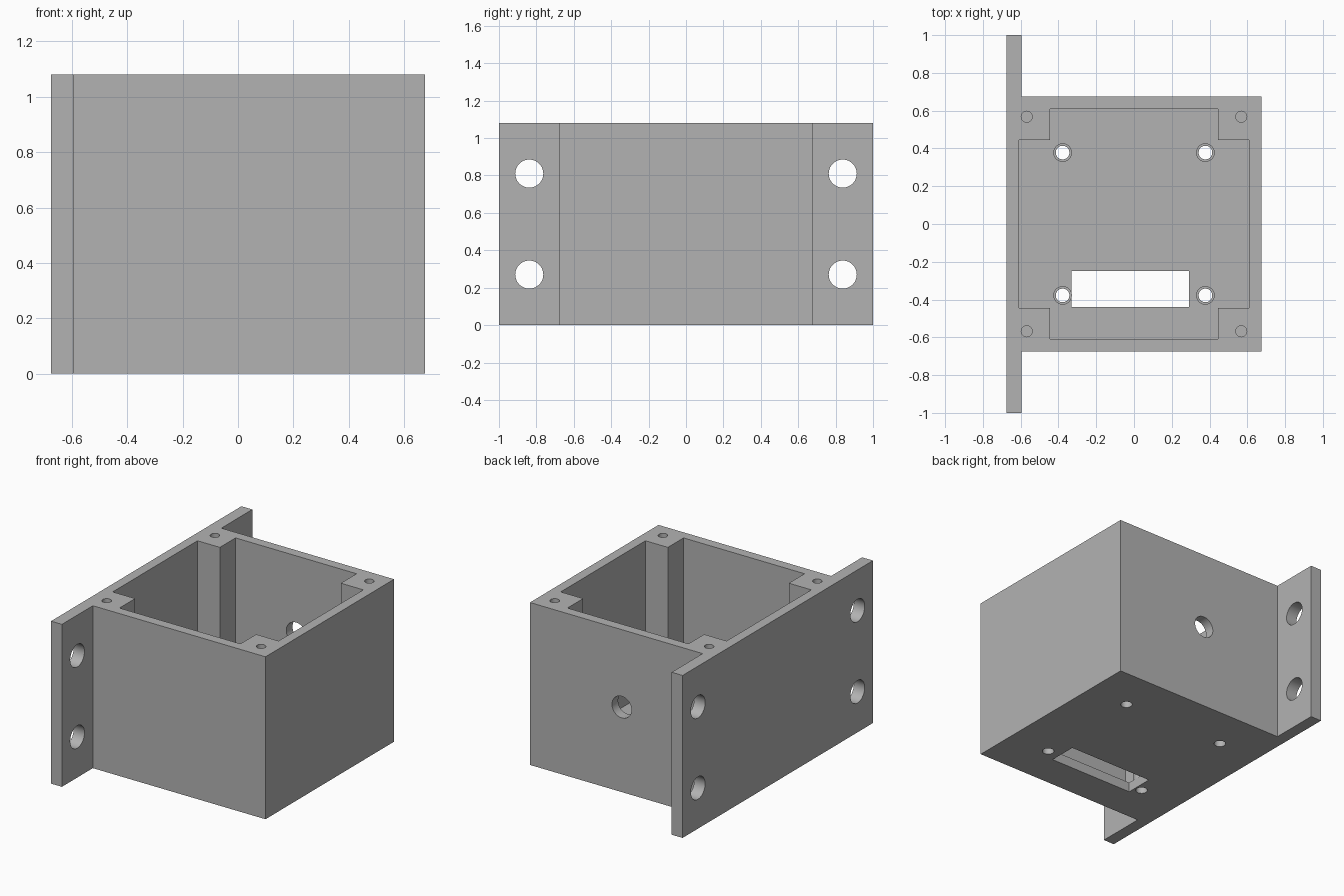
import bpy
import math
from mathutils import Matrix

cube = bpy.data.objects.get("Cube")
if cube:
    bpy.data.objects.remove(cube, do_unlink=True)
import bmesh

HALF, HEIGHT = 0.675, 1.08     # box half width and height
FLANGE_X, FLANGE_Y = -0.595, 1.0
INNER, POST = 0.61, 0.445      # cavity half width, corner post edge
FLOOR = 0.065
SIGNS = [(sx, sy) for sx in (-1, 1) for sy in (-1, 1)]

grey = bpy.data.materials.new("plain grey")
grey.use_nodes = True
colour = (0.45, 0.45, 0.45, 1)
grey.diffuse_color = colour
grey.node_tree.nodes["Principled BSDF"].inputs["Base Color"].default_value = colour


def finish(name, bm):
    bmesh.ops.recalc_face_normals(bm, faces=bm.faces)
    mesh = bpy.data.meshes.new(name)
    bm.to_mesh(mesh)
    bm.free()
    mesh.materials.append(grey)
    ob = bpy.data.objects.new(name, mesh)
    bpy.context.collection.objects.link(ob)
    return ob


def prism(name, outline, z0, z1):
    """Extrude an xy outline from z0 to z1."""
    bm = bmesh.new()
    face = bm.faces.new([bm.verts.new((x, y, z0)) for x, y in outline])
    top = bmesh.ops.extrude_face_region(bm, geom=[face])["geom"]
    bmesh.ops.translate(bm, vec=(0, 0, z1 - z0),
                        verts=[v for v in top if isinstance(v, bmesh.types.BMVert)])
    return finish(name, bm)


def rod(name, centre, radius, length, axis="Z"):
    """Cylinder centred on a point and lying along an axis."""
    turn = {"X": Matrix.Rotation(math.pi / 2, 4, "Y"),
            "Y": Matrix.Rotation(math.pi / 2, 4, "X"),
            "Z": Matrix.Identity(4)}[axis]
    bm = bmesh.new()
    bmesh.ops.create_cone(bm, cap_ends=True, segments=40, radius1=radius,
                          radius2=radius, depth=length,
                          matrix=Matrix.Translation(centre) @ turn)
    return finish(name, bm)


def cut(target, cutters):
    """Subtract each cutter from the target and delete it."""
    bpy.context.view_layer.objects.active = target
    for cutter in cutters:
        mod = target.modifiers.new("cut", "BOOLEAN")
        mod.operation = "DIFFERENCE"
        mod.solver = "EXACT"
        mod.object = cutter
        bpy.ops.object.modifier_apply(modifier=mod.name)
        bpy.data.objects.remove(cutter, do_unlink=True)


def smooth(ob):
    bpy.ops.object.select_all(action="DESELECT")
    ob.select_set(True)
    bpy.context.view_layer.objects.active = ob
    bpy.ops.object.shade_smooth_by_angle(angle=math.radians(30))


# Box with its mounting flange along the left edge of the plan
enclosure = prism("enclosure", [
    (-HALF, -FLANGE_Y), (FLANGE_X, -FLANGE_Y), (FLANGE_X, -HALF), (HALF, -HALF),
    (HALF, HALF), (FLANGE_X, HALF), (FLANGE_X, FLANGE_Y), (-HALF, FLANGE_Y)], 0, HEIGHT)

# Open cavity that leaves four square corner posts
quarter = [(INNER, POST), (POST, POST), (POST, INNER)]
plan = []
for sx, sy in ((1, 1), (-1, 1), (-1, -1), (1, -1)):
    corner = [(x * sx, y * sy) for x, y in quarter]
    plan += corner if sx * sy > 0 else corner[::-1]
cutters = [prism("cavity_cutter", plan, FLOOR, HEIGHT + 0.1)]

# Cable slot in the floor
cutters.append(prism("slot_cutter", [
    (-0.33, -0.44), (0.29, -0.44), (0.29, -0.25), (-0.33, -0.25)], -0.1, FLOOR + 0.1))

# Cable hole in the back wall
cutters.append(rod("cable_hole_cutter", (0, HALF, 0.565), 0.072, 0.3, "Y"))

for sx, sy in SIGNS:
    # Flange mounting holes
    cutters.append(rod("flange_hole_cutter", (-HALF, sy * 0.838, 0.54 + sx * 0.27),
                       0.075, 0.4, "X"))
    # Blind lid screw holes in the posts
    cutters.append(rod("lid_hole_cutter", (sx * 0.568, sy * 0.568, HEIGHT), 0.029, 0.54))
    # Board screw holes through the floor
    cutters.append(rod("board_hole_cutter", (sx * 0.378, sy * 0.378, 0), 0.036, 0.4))
cut(enclosure, cutters)
smooth(enclosure)

# Hollow board standoffs on the floor
STAND = 0.13
for sx, sy in SIGNS:
    name = f"{'back' if sy > 0 else 'front'}_{'left' if sx > 0 else 'right'}_standoff"
    spot = (sx * 0.378, sy * 0.378, FLOOR + STAND / 2)
    standoff = rod(name, spot, 0.049, STAND)
    cut(standoff, [rod("bore_cutter", spot, 0.036, 0.4)])
    smooth(standoff)
